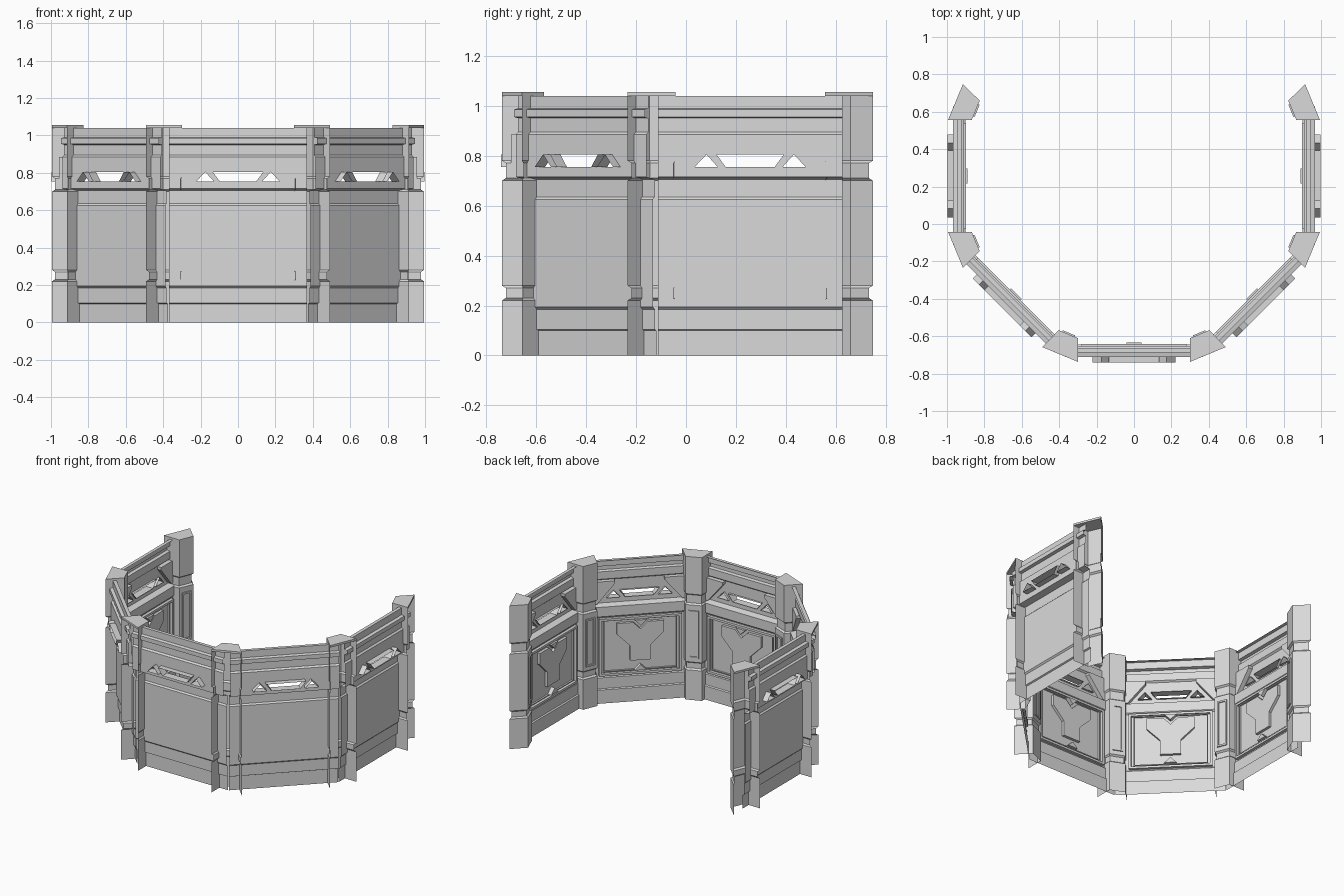
import bpy
import math

if "Cube" in bpy.data.objects:
    bpy.data.objects.remove(bpy.data.objects["Cube"])

grey = bpy.data.materials.new("plain grey")
grey.use_nodes = True
shade = (0.7, 0.7, 0.7, 1)
grey.diffuse_color = shade
grey.node_tree.nodes["Principled BSDF"].inputs["Base Color"].default_value = shade

CENTRE_Y = 0.257
HALF = 0.37            # half length of a wall bay
WALL_R = 0.957         # radius of the window band
SILL, HEAD = 0.755, 0.805


class Part:
    """Collects faces in (radius, sideways, height) about one bay direction."""

    def __init__(self, name, angle):
        self.name = name
        self.d = (math.cos(angle), math.sin(angle))
        self.verts, self.faces = [], []

    def face(self, pts):
        start = len(self.verts)
        for r, u, z in pts:
            dx, dy = self.d
            self.verts.append((r * dx - u * dy, CENTRE_Y + r * dy + u * dx, z))
        self.faces.append(tuple(range(start, start + len(pts))))

    def skirt(self, loop, r0, r1):
        for i, (u, z) in enumerate(loop):
            v, w = loop[i - 1]
            self.face([(r0, u, z), (r0, v, w), (r1, v, w), (r1, u, z)])

    def plate(self, loop, r0, r1):
        # raised plate: front face towards the courtyard plus its rim
        self.face([(r0, u, z) for u, z in loop])
        self.skirt(loop, r0, r1)

    def ring(self, half, low, high, width, r0, r1):
        def box(i):
            return [(-half + i, low + i), (half - i, low + i),
                    (half - i, high - i), (-half + i, high - i)]
        outer, inner = box(0), box(width)
        for i in range(4):
            self.face([(r0, *p) for p in
                       (outer[i - 1], outer[i], inner[i], inner[i - 1])])
        self.skirt(outer, r0, r1)
        self.skirt(inner, r0, r1)

    def build(self):
        mesh = bpy.data.meshes.new(self.name)
        mesh.from_pydata(self.verts, [], self.faces)
        mesh.materials.append(grey)
        obj = bpy.data.objects.new(self.name, mesh)
        bpy.context.scene.collection.objects.link(obj)
        # weld the shared corners
        import bmesh
        bm = bmesh.new()
        bm.from_mesh(mesh)
        bmesh.ops.remove_doubles(bm, verts=bm.verts, dist=0.0002)
        bmesh.ops.recalc_face_normals(bm, faces=bm.faces)
        bm.to_mesh(mesh)
        bm.free()


def mirror(loop):
    return [(-u, z) for u, z in reversed(loop)]


# stepped wall section as (radius, height), below and above the window
LOWER = [(0.90, 0), (0.90, 0.10), (0.91, 0.105), (0.91, 0.185), (0.92, 0.195),
         (0.92, 0.625), (0.91, 0.635), (0.91, 0.705), (WALL_R, 0.715), (WALL_R, SILL)]
UPPER = [(WALL_R, HEAD), (WALL_R, 0.885), (0.945, 0.895), (0.945, 0.95),
         (0.967, 0.955), (0.967, 0.985), (0.945, 0.99), (0.945, 1.04), (0.92, 1.04)]

# window openings: two triangles beside an inverted trapezoid
TRIANGLE = [(0.13, SILL), (0.222, SILL), (0.175, HEAD)]
MIDDLE = [(-0.098, SILL), (0.098, SILL), (0.135, HEAD), (-0.135, HEAD)]
JAMB = [(0.222, SILL), (HALF, SILL), (HALF, HEAD), (0.175, HEAD)]
BAR = [(0.098, SILL), (0.13, SILL), (0.175, HEAD), (0.135, HEAD)]

# inside trim outlines
CORNER = [(0.29, 0.72), (0.31, 0.72), (0.31, 0.885), (0.17, 0.885), (0.17, 0.865)]
ARM = [(0.0, 0.30), (0.07, 0.30), (0.07, 0.41), (0.16, 0.50), (0.16, 0.58),
       (0.05, 0.58), (0.0, 0.53)]
CREST = [(-0.04, 0.60), (0.0, 0.56), (0.04, 0.60)]
FOOT = [(-0.04, 0.23), (0.04, 0.23), (0.0, 0.27)]


def wall(label, angle):
    shell = Part(label + "_wall", angle)
    for section in (LOWER, UPPER):
        for (r0, z0), (r1, z1) in zip(section, section[1:]):
            shell.face([(r0, -HALF, z0), (r0, HALF, z0),
                        (r1, HALF, z1), (r1, -HALF, z1)])
    for loop in (JAMB, BAR):
        for side in (loop, mirror(loop)):
            shell.face([(WALL_R, u, z) for u, z in side])
    shell.build()

    # lips around the openings that stand out from the wall
    lips = Part(label + "_window_lips", angle)
    for loop in (TRIANGLE, mirror(TRIANGLE), MIDDLE):
        lips.skirt(loop, 0.945, 0.998)
    lips.build()

    # framed panel and window corners facing the courtyard
    trim = Part(label + "_inner_trim", angle)
    trim.ring(0.28, 0.20, 0.62, 0.016, 0.899, 0.92)
    trim.ring(0.25, 0.225, 0.605, 0.006, 0.908, 0.92)
    for loop in (CORNER, mirror(CORNER)):
        trim.plate(loop, 0.925, WALL_R)
    for loop in (TRIANGLE, mirror(TRIANGLE), MIDDLE):
        trim.skirt(loop, 0.94, WALL_R)
    trim.build()

    emblem = Part(label + "_panel_relief", angle)
    emblem.plate(ARM + mirror(ARM)[1:-1], 0.90, 0.92)
    for loop in (CREST, FOOT):
        emblem.plate(loop, 0.89, 0.92)
    emblem.build()


# pillar outline is open on the outside; notches are (height, inset) levels
NOTCHES = [(0, 0), (0.22, 0), (0.23, 1), (0.27, 1), (0.28, 0), (0.70, 0),
           (0.71, 1), (0.77, 1), (0.78, 0), (1.04, 0)]


def outline(inset):
    i = inset * 0.012
    return [(1.033 - i, -0.104 + i), (0.916 + i, -0.056 + i / 2),
            (0.916 + i, 0.056 - i / 2), (1.033 - i, 0.104 - i)]


def pillar(label, angle):
    shaft = Part(label + "_pillar", angle)
    for (z0, i0), (z1, i1) in zip(NOTCHES, NOTCHES[1:]):
        a, b = outline(i0), outline(i1)
        for k in range(3):
            shaft.face([(*a[k], z0), (*a[k + 1], z0), (*b[k + 1], z1), (*b[k], z1)])
    shaft.build()

    cap = Part(label + "_pillar_cap", angle)
    rim = outline(0)
    low, high = 1.04, 1.055
    for z in (low, high):
        cap.face([(*p, z) for p in rim])
    for k in range(4):
        cap.face([(*rim[k - 1], low), (*rim[k], low), (*rim[k], high), (*rim[k - 1], high)])
    cap.build()

    slot = Part(label + "_pillar_slot", angle)
    slot.ring(0.036, 0.31, 0.66, 0.012, 0.908, 0.916)
    slot.build()


WALLS = ["right", "front_right", "front", "front_left", "left"]
PILLARS = ["right_end", "right_side", "right_front", "left_front", "left_side", "left_end"]
STEP = math.pi / 4
for n, label in enumerate(WALLS):
    wall(label, -math.pi + n * STEP)
for n, label in enumerate(PILLARS):
    pillar(label, -math.pi + (n - 0.5) * STEP)
